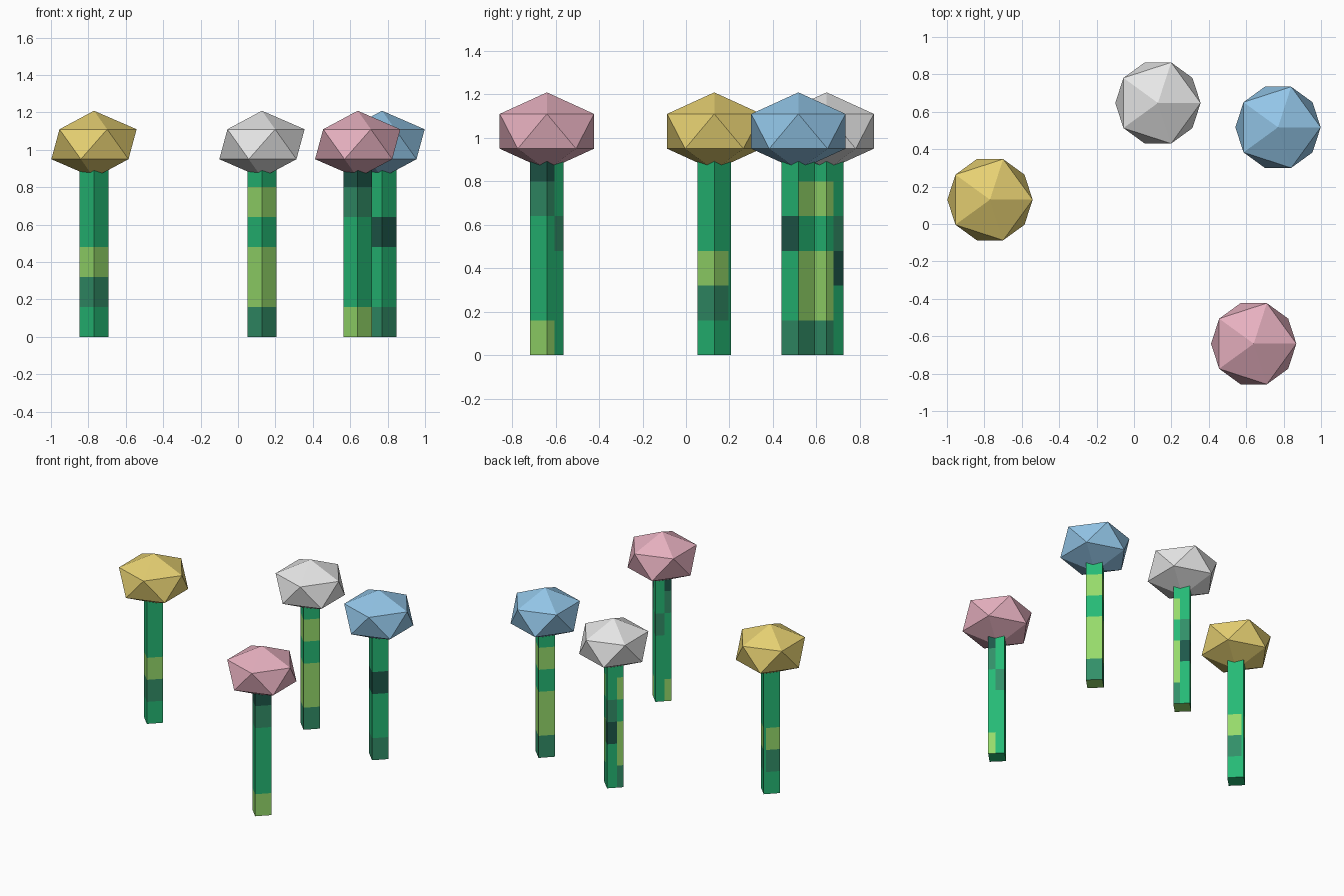
import bpy, bmesh, math
from mathutils import Vector

cube = bpy.data.objects.get("Cube")
if cube:
    bpy.data.objects.remove(cube, do_unlink=True)


def make_material(name, rgb):
    """Flat material from an sRGB 0-255 colour."""
    lin = [((c / 255 + 0.055) / 1.055) ** 2.4 for c in rgb] + [1.0]
    mat = bpy.data.materials.new(name)
    mat.use_nodes = True
    mat.diffuse_color = lin
    mat.node_tree.nodes["Principled BSDF"].inputs["Base Color"].default_value = lin
    return mat


STEM_MATS = {
    "g": make_material("stem green", (37, 186, 118)),
    "l": make_material("light green", (150, 218, 107)),
    "d": make_material("dark green", (50, 143, 104)),
    "k": make_material("deep green", (30, 88, 74)),
}
LETTERS = list(STEM_MATS)
BAND, STEM_R, STEM_TOP = 0.16, 0.077, 0.9
CROWN_R, CROWN_H, CROWN_Z = 0.255, 0.179, 1.03


def make_object(name, bm, loc, mats):
    mesh = bpy.data.meshes.new(name)
    bmesh.ops.recalc_face_normals(bm, faces=bm.faces[:])
    bm.to_mesh(mesh)
    bm.free()
    for m in mats:
        mesh.materials.append(m)
    obj = bpy.data.objects.new(name, mesh)
    obj.location = (loc[0], loc[1], 0)
    bpy.context.collection.objects.link(obj)


def make_stem(name, loc, front, back, reach, base):
    """Four-sided stem; front bands wrap 'reach' of the way over the rear faces."""
    left, near, right, far = [Vector(p) * STEM_R for p in
                              ((-1, 0, 0), (0, -1, 0), (1, 0, 0), (0, 1, 0))]
    outline = [left, near, right]
    rows = [front, front]
    if reach:
        outline += [right.lerp(far, reach), far, left.lerp(far, reach)]
        rows += [front, back, back, front]
    else:
        outline += [far]
        rows += [back, back]

    bm = bmesh.new()
    rings = []
    for i in range(len(front) + 1):
        z = min(i * BAND, STEM_TOP)
        rings.append([bm.verts.new((p.x, p.y, z)) for p in outline])
    n = len(outline)
    for i in range(len(front)):
        for j in range(n):
            k = (j + 1) % n
            f = bm.faces.new((rings[i][j], rings[i][k], rings[i + 1][k], rings[i + 1][j]))
            f.material_index = LETTERS.index(rows[j][i])
    bm.faces.new(rings[0]).material_index = LETTERS.index(base)
    bm.faces.new(rings[-1])
    make_object(name, bm, loc, STEM_MATS.values())


def make_crown(name, loc, mat):
    """Squashed twenty-sided flower head."""
    bm = bmesh.new()
    bmesh.ops.create_icosphere(bm, subdivisions=1, radius=1)
    for v in bm.verts:
        v.co = (v.co.x * CROWN_R, v.co.y * CROWN_R, v.co.z * CROWN_H + CROWN_Z)
    make_object(name, bm, loc, [mat])


# colour name, crown colour, position, front bands, rear bands, wrap, underside
FLOWERS = [
    ("yellow", (230, 208, 114), (-0.77, 0.13), "gdlggg", "gggggg", 0.86, "g"),
    ("white", (230, 230, 230), (0.128, 0.647), "dllglg", "ggkdgg", 0.4, "l"),
    ("pink", (230, 176, 191), (0.64, -0.64), "lgggdk", "gggdgg", 0.45, "g"),
    ("blue", (147, 198, 232), (0.77, 0.517), "dggkgg", "dllglg", 0, "l"),
]
for colour, rgb, loc, front, back, reach, base in FLOWERS:
    make_stem(colour + "_flower_stem", loc, front, back, reach, base)
    make_crown(colour + "_flower_head", loc, make_material("petal " + colour, rgb))
